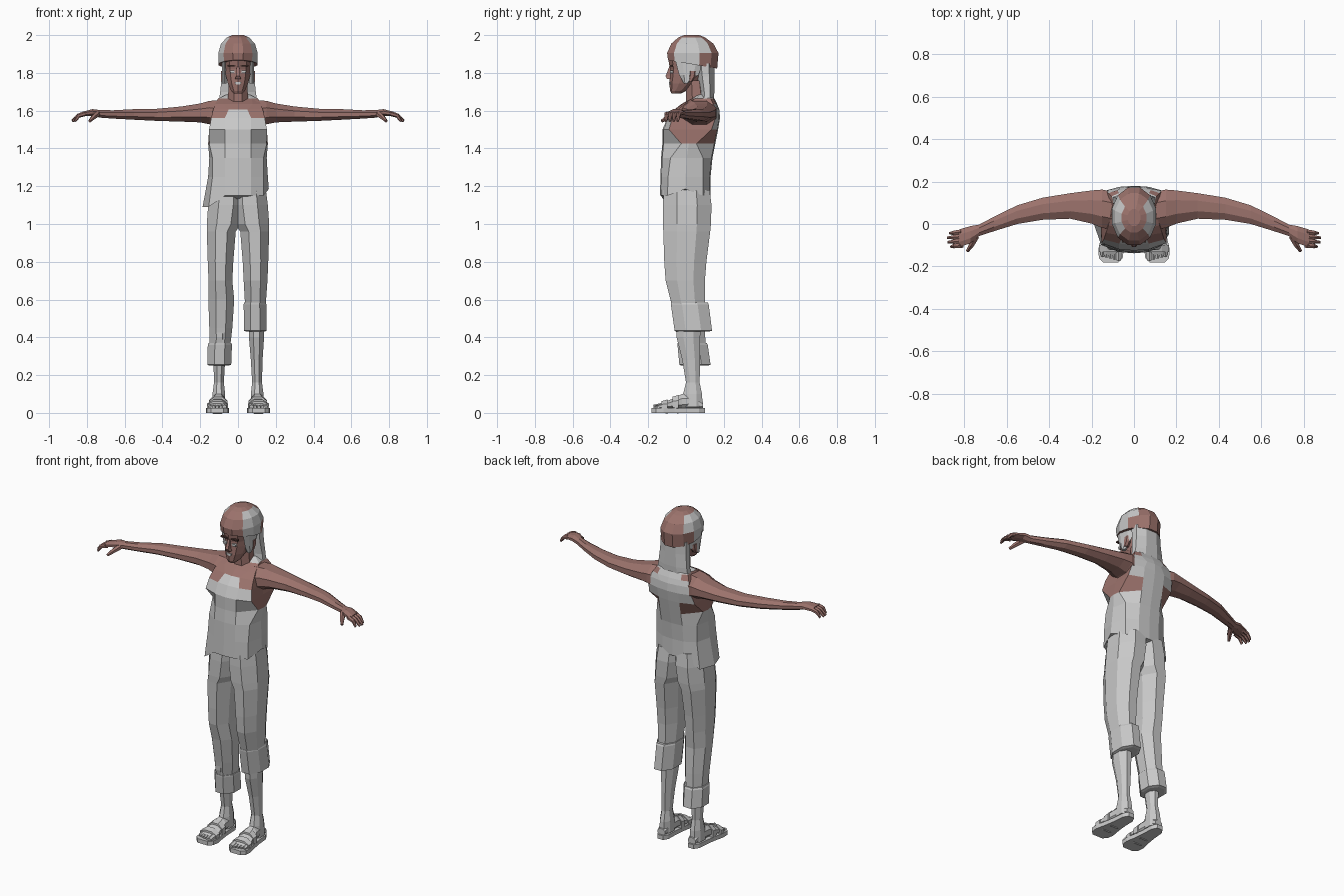
import bpy, bmesh, math
from mathutils import Vector as V


def material(name, rgb):
    m = bpy.data.materials.new(name)
    m.diffuse_color = (*rgb, 1)
    return m


SKIN = material("skin_brown", (0.33, 0.17, 0.15))
GREY = material("light_grey", (0.58, 0.58, 0.58))
DARK = material("dark_brown", (0.07, 0.035, 0.03))


def loft(name, rings, mats, rule=None):
    """Closed skin over a list of rings; rule(face centre) picks the material."""
    bm = bmesh.new()
    rows = [[bm.verts.new(p) for p in r] for r in rings]
    n = len(rows[0])
    for a, b in zip(rows, rows[1:]):
        for i in range(n):
            j = (i + 1) % n
            bm.faces.new((a[i], a[j], b[j], b[i]))
    bm.faces.new(rows[0])
    bm.faces.new(rows[-1])
    bmesh.ops.recalc_face_normals(bm, faces=bm.faces)
    if rule:
        for f in bm.faces:
            f.material_index = rule(f.calc_center_median())
    me = bpy.data.meshes.new(name)
    bm.to_mesh(me)
    bm.free()
    for m in mats:
        me.materials.append(m)
    ob = bpy.data.objects.new(name, me)
    bpy.context.collection.objects.link(ob)
    return ob


def section(c, u, v, n=8):
    """Flat-sided polygon reaching u and v from its centre."""
    k = 1 / math.cos(math.pi / n)
    c, u, v = V(c), V(u) * k, V(v) * k
    return [c + u * math.cos(t) + v * math.sin(t)
            for t in (2 * math.pi * (i + .5) / n for i in range(n))]


def level(x0, x1, y0, y1, z, n=8):
    return section(((x0 + x1) / 2, (y0 + y1) / 2, z),
                   ((x1 - x0) / 2, 0, 0), (0, (y1 - y0) / 2, 0), n)


def stack(name, rows, mats, n=8, rule=None):
    """Upright loft from (z, half width, front y, back y)."""
    return loft(name, [level(-w, w, f, b, z, n) for z, w, f, b in rows], mats, rule)


def tube(name, pts, mat, n=6):
    """Small tapered limb from (x, y, z, radius) points."""
    d = (V(pts[-1][:3]) - V(pts[0][:3])).normalized()
    side = d.cross(V((0, 0, 1))).normalized()
    up = side.cross(d)
    return loft(name, [section(p[:3], side * p[3], up * p[3], n) for p in pts], [mat])


# Vest and upper body: z, side, front, back, neck edge, arm edge, corner depth
LEVELS = [(1.15, .163, -.138, .13, .07, .135, .04),
          (1.25, .158, -.135, .13, .07, .135, .04),
          (1.35, .152, -.132, .14, .07, .135, .05),
          (1.425, .158, -.125, .155, .07, .152, .10),
          (1.50, .15, -.125, .17, .07, .153, .035),
          (1.56, .14, -.098, .18, .07, .142, .025),
          (1.605, .13, -.062, .177, .05, .132, .02),
          (1.635, .115, -.025, .165, .078, .12, .02),
          (1.665, .095, .03, .15, .072, .105, .02),
          (1.685, .06, .06, .135, .045, .06, .02)]
rings = []
for k, (z, w, f, b, n, a, e) in enumerate(LEVELS):
    half = [(n, f + .006), (a, f + e), (w, (f + b) / 2), (a, b - e), (n, b - .005)]
    pts = [(0, f)] + half + [(0, b)] + [(-x, y) for x, y in reversed(half)]
    ring = []
    for x, y in pts:
        zz = z
        if k == 0 and x < -.1:        # hem hangs lower on one side
            x, zz = x * 1.15, z - .06
        elif k == 0 and x > .15:
            zz = z + .035
        ring.append(V((x, y, zz)))
    rings.append(ring)


def vest_rule(c):
    if c.z > 1.61 and c.y < .04 and abs(c.x) < .06:
        return 1                       # neckline
    if c.z > 1.45 and abs(c.x) > .09 and -.085 < c.y < .145:
        return 1                       # armholes
    return 0


loft("vest", rings, [GREY, SKIN], vest_rule)

# Neck and head
stack("neck", [(1.58, .08, -.03, .13), (1.635, .055, .0, .12), (1.76, .048, .0, .1)], [SKIN])
stack("head", [(1.69, .022, -.075, -.03), (1.705, .036, -.082, .0), (1.745, .054, -.085, .06),
               (1.79, .065, -.082, .1), (1.82, .068, -.08, .11), (1.87, .075, -.088, .12)], [SKIN], 10)
loft("nose", [level(-.015, .015, -.1, -.07, 1.768, 4), level(-.01, .01, -.108, -.07, 1.783, 4),
              level(-.006, .006, -.088, -.07, 1.835, 4)], [SKIN])
stack("mouth", [(1.738, .012, -.09, -.08), (1.752, .018, -.09, -.08)], [GREY], 4)

# Cap with side panels, bottom edge tilted to the back
cap = [level(-w, w, f, b, z, 12) for z, w, f, b in
       [(1.845, .102, -.095, .165), (1.905, .104, -.1, .172), (1.955, .09, -.078, .145),
        (1.988, .058, -.04, .1), (2.0, .03, -.01, .07)]]
for p in cap[0]:
    p.z -= .17 * (p.y - .035)
loft("cap", cap, [SKIN, GREY],
     lambda c: int(abs(c.x) > .062 and -.07 < c.y < .1 and c.z > 1.86))

# Hair hanging behind the neck
stack("hair", [(1.66, .1, .075, .148), (1.7, .094, .075, .15), (1.78, .086, .06, .15),
               (1.85, .085, .05, .15)], [GREY])

for s, side in ((1, "left"), (-1, "right")):
    # Face details
    loft(side + "_eye", [level(s * .03 - w, s * .03 + w, -.085, -.07, z, 4)
                         for z, w in ((1.799, .01), (1.812, .013))], [GREY])
    loft(side + "_brow", [level(s * .034 - .022, s * .034 + .022, -.087, -.07, z, 4)
                          for z in (1.835, 1.843)], [DARK])
    loft(side + "_sideburn", [level(s * .073 - .012, s * .073 + .012, y0, y1, z, 6)
                              for z, y0, y1 in ((1.745, -.01, .01), (1.79, -.03, .06),
                                                (1.86, -.045, .08))], [GREY])
    loft(side + "_ear", [level(s * .075 - .014, s * .075 + .014, y0, y1, z, 6)
                         for z, y0, y1 in ((1.755, .015, .03), (1.78, .015, .05),
                                           (1.81, .015, .055))], [SKIN])

    # Arm: x, y, z, half depth, half height
    loft(side + "_arm", [section((s * x, y, z), (0, ry, 0), (0, 0, rz), 8) for x, y, z, ry, rz in
                         [(.09, .06, 1.575, .09, .08), (.15, .072, 1.59, .09, .062),
                          (.2, .08, 1.588, .078, .05), (.3, .085, 1.582, .06, .04),
                          (.43, .072, 1.578, .052, .032), (.55, .044, 1.58, .044, .028),
                          (.66, .0, 1.58, .034, .022), (.73, -.03, 1.583, .027, .02),
                          (.77, -.05, 1.59, .04, .018), (.825, -.068, 1.582, .042, .012)]], [SKIN])
    # Fingers and thumb
    for i in range(4):
        y = -.037 - .021 * i
        tx = (.868, .878, .876, .862)[i]
        tube(f"{side}_finger_{i + 1}", [(s * .81, y, 1.584, .012), (s * .845, y - .004, 1.573, .01),
                                        (s * tx, y - .007, 1.545, .006)], SKIN)
    tube(side + "_thumb", [(s * .745, -.06, 1.582, .015), (s * .765, -.098, 1.565, .012),
                           (s * .785, -.128, 1.545, .007)], SKIN)

    # Trouser leg: z, inner x, outer x, front, back
    legs = [(1.18, -.03, .148, -.118, .125), (1.1, -.03, .158, -.122, .135),
            (1.0, -.015, .165, -.122, .132), (.96, .012, .165, -.12, .128),
            (.8, .025, .16, -.115, .108), (.7, .03, .156, -.108, .1)]
    if s > 0:
        legs += [(.56, .038, .146, -.072, .1), (.5, .045, .142, -.06, .1)]
        cuff = [(.585, .032, .146, -.08, .115), (.575, .03, .15, -.08, .12),
                (.435, .032, .152, -.06, .138), (.43, .045, .14, -.05, .12)]
    else:
        legs += [(.6, .02, .157, -.082, .09), (.45, .03, .152, -.055, .1), (.32, .045, .148, -.035, .105)]
        cuff = [(.37, .034, .156, -.045, .11), (.36, .032, .16, -.045, .115),
                (.255, .036, .162, -.035, .13), (.25, .05, .15, -.025, .115)]
    for part, rows in (("trouser_leg", legs), ("cuff", cuff)):
        loft(f"{side}_{part}", [level(s * a, s * b, f, r, z) for z, a, b, f, r in rows], [GREY])

    # Lower leg
    loft(side + "_shin", [level(s * a, s * b, f, r, z) for z, a, b, f, r in
                          [(.5, .055, .14, -.055, .08), (.4, .058, .138, -.05, .075),
                           (.28, .068, .13, -.02, .075), (.16, .075, .127, .0, .072),
                           (.1, .068, .135, -.015, .085), (.03, .068, .138, -.02, .088)]], [GREY])
    # Foot: y, centre x, half width, top z
    foot = [(.09, .102, .024, .06), (.04, .102, .033, .1), (-.02, .103, .036, .1),
            (-.07, .106, .044, .075), (-.12, .109, .05, .055), (-.145, .11, .048, .042)]
    loft(side + "_foot", [section((s * x, y, (t + .02) / 2), (w, 0, 0), (0, 0, (t - .02) / 2))
                          for y, x, w, t in foot], [GREY])
    # Sandal straps
    for i, (y, x, w, t) in enumerate(((-.115, .109, .055, .066), (-.055, .105, .049, .09))):
        loft(f"{side}_sandal_strap_{i + 1}",
             [section((s * x, y + d, t / 2), (w, 0, 0), (0, 0, t / 2 + d * .3)) for d in (-.016, .016)],
             [GREY])
    # Toes
    for i in range(5):
        x = .072 + .019 * i
        r = .014 if i == 0 else .01
        tube(f"{side}_toe_{i + 1}", [(s * x, -.13, .036, r),
                                     (s * x, -.172 + .005 * i, .03, r * .8)], GREY)
    # Sandal sole: outline from half widths along the foot
    shape = [(.1, .018), (.07, .036), (0, .04), (-.06, .048), (-.12, .06), (-.16, .056), (-.182, .034)]
    outline = [(.102 + (.1 - y) * .028 + w, y) for y, w in shape]
    outline += [(.102 + (.1 - y) * .028 - w, y) for y, w in reversed(shape)]
    loft(side + "_sandal_sole", [[V((s * x, y, z)) for x, y in outline] for z in (0, .025)], [GREY])
